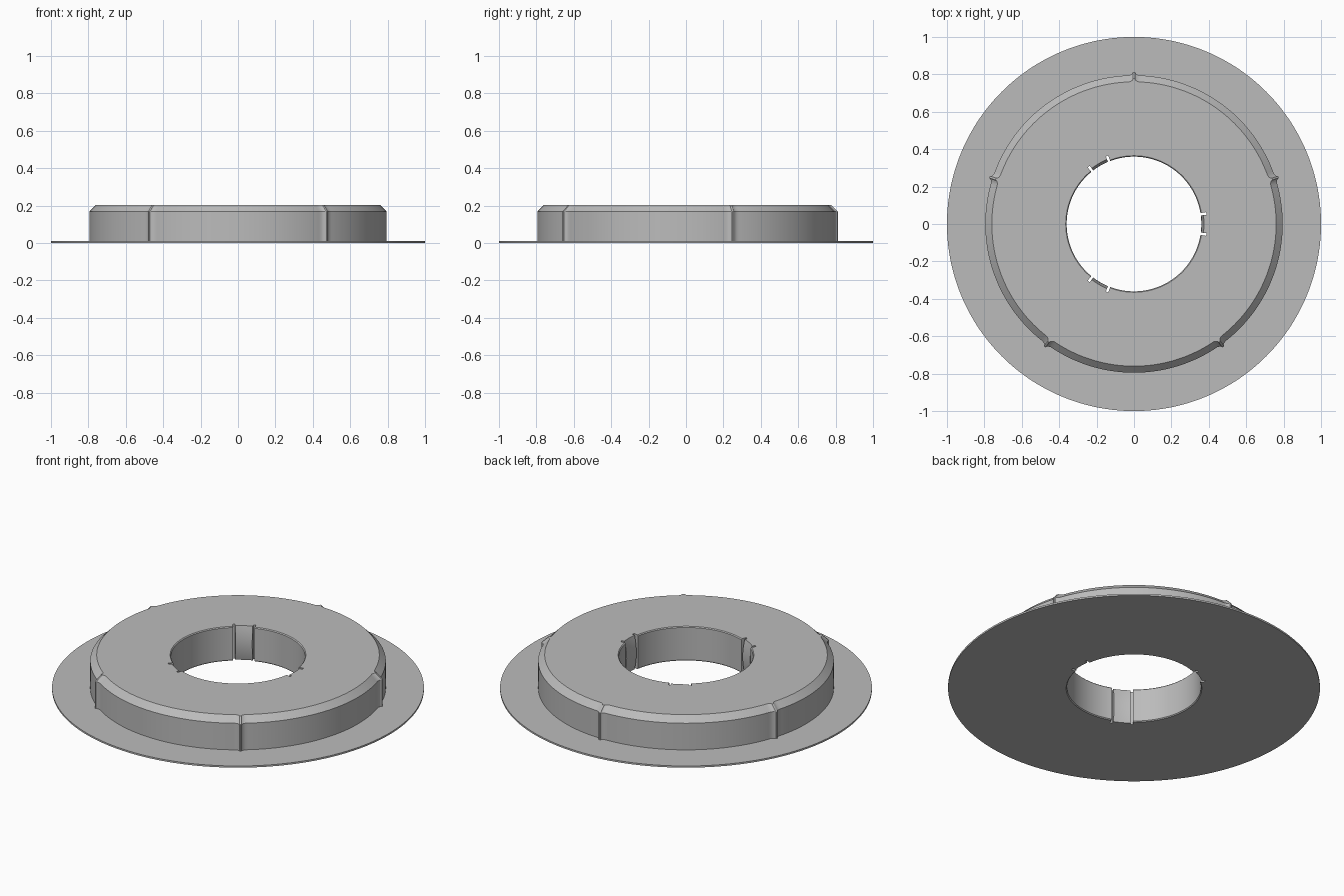
import bpy, bmesh
from math import pi, tau, cos, sin, radians

if "Cube" in bpy.data.objects:
    bpy.data.objects.remove(bpy.data.objects["Cube"], do_unlink=True)

grey = bpy.data.materials.new("plain grey")
colour = (0.5, 0.5, 0.5, 1)
grey.diffuse_color = colour
grey.use_nodes = True
grey.node_tree.nodes["Principled BSDF"].inputs["Base Color"].default_value = colour

TOP, FLANGE_TOP = 0.203, 0.01
BODY_R, HOLE_R, SLOT_R = 0.795, 0.36, 0.391
TONGUE, SLOT = 0.127, 0.163       # half angles of the tongue and its side slots
RIDGES = [pi / 2 + i * tau / 5 for i in range(5)]
CLIPS = [i * tau / 3 for i in range(3)]
# Half profile of a grip ridge: (angle from its centre, height)
RIDGE = [(0, 0.018), (0.007, 0.016), (0.011, 0.009), (0.02, 0.004), (0.034, 0)]


def nearest(a, centres):
    return min(abs((a - c + pi) % tau - pi) for c in centres)


def body_radius(a):
    d = nearest(a, RIDGES)
    for (a0, h0), (a1, h1) in zip(RIDGE, RIDGE[1:]):
        if d <= a1:
            return BODY_R + h0 + (h1 - h0) * (d - a0) / (a1 - a0)
    return BODY_R


def hole_radius(a, z):
    d = nearest(a, CLIPS)
    if d < TONGUE:                # tongue bulges inward at mid height
        return HOLE_R + 0.014 * (2 * z / TOP - 1) ** 2
    if d < SLOT:
        return SLOT_R
    return HOLE_R + (0.005 if z < 0.001 or z > TOP - 0.001 else 0)


# Even angles plus exact ridge points and slot walls
angles = {round(i * tau / 240, 5) for i in range(240)}
for side in (-1, 1):
    angles |= {round((c + side * a) % tau, 5) for c in RIDGES for a, h in RIDGE}
    angles |= {round((c + side * (a + e)) % tau, 5)
               for c in CLIPS for a in (TONGUE, SLOT) for e in (-0.0002, 0.0002)}
angles = sorted(angles)


def ring_strip(name, loops):
    """Join closed loops, each given as (radius function, height)."""
    bm = bmesh.new()
    rings = [[bm.verts.new((r(a) * cos(a), r(a) * sin(a), z)) for a in angles]
             for r, z in loops]
    n = len(angles)
    for low, high in zip(rings, rings[1:]):
        for i in range(n):
            j = (i + 1) % n
            bm.faces.new((low[i], low[j], high[j], high[i]))
    mesh = bpy.data.meshes.new(name)
    bm.to_mesh(mesh)
    bm.free()
    mesh.materials.append(grey)
    obj = bpy.data.objects.new(name, mesh)
    bpy.context.collection.objects.link(obj)
    bpy.ops.object.select_all(action='DESELECT')
    obj.select_set(True)
    bpy.context.view_layer.objects.active = obj
    bpy.ops.object.shade_smooth_by_angle(angle=radians(20))
    return obj


def hole(z):
    return (lambda a: hole_radius(a, z), z)


# Thin base flange, open where the body sits on it
ring_strip("base_flange", [hole(0), (lambda a: 1.0, 0), (lambda a: 1.0, FLANGE_TOP),
                           (body_radius, FLANGE_TOP)])

# Ridged body with chamfered rim, flat top and slotted bore
bore = [hole(TOP)] + [hole(TOP * k) for k in
                      (0.975, 0.87, 0.75, 0.62, 0.5, 0.38, 0.25, 0.13, 0.025, 0)]
ring_strip("ring_body", [(body_radius, FLANGE_TOP), (body_radius, 0.168),
                         (lambda a: body_radius(a) - 0.035, TOP)] + bore)
